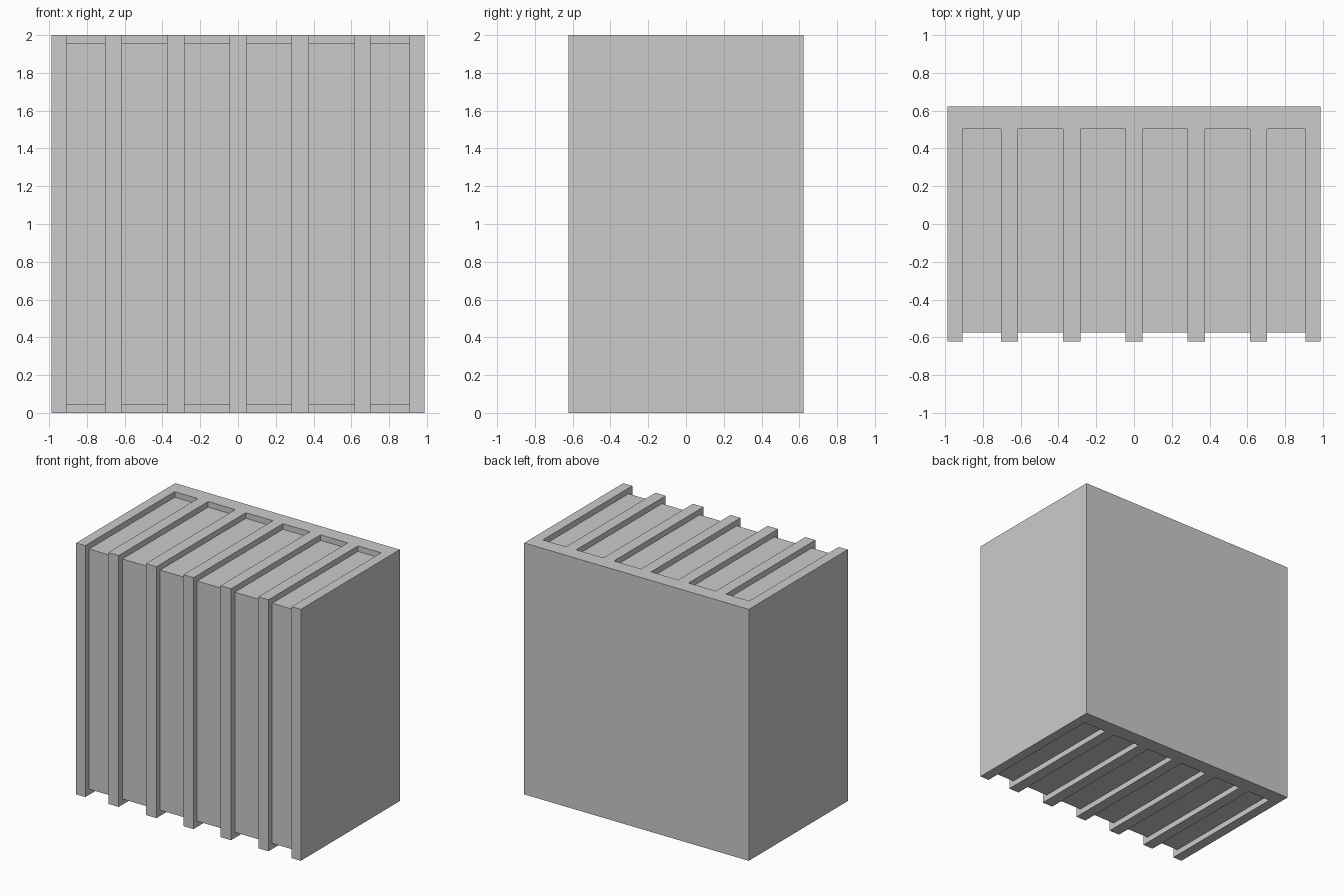
import bpy
import bmesh

if "Cube" in bpy.data.objects:
    bpy.data.objects.remove(bpy.data.objects["Cube"])

HX, HY, H = 0.988, 0.622, 2.0      # half width, half depth, height
SLOT_BACK, PANEL_FRONT = 0.502, -0.575
INSET = 0.045                      # panels stop short at top and bottom

# Slot ranges in x, right half then mirrored
right = [(0.044, 0.282), (0.375, 0.614), (0.704, 0.908)]
slots = [(-b, -a) for a, b in reversed(right)] + right


def prism(name, outline, z0, z1):
    """Extrude an xy outline from z0 to z1."""
    bm = bmesh.new()
    base = bm.faces.new([bm.verts.new((x, y, z0)) for x, y in outline])
    ext = bmesh.ops.extrude_face_region(bm, geom=[base])
    top = [v for v in ext["geom"] if isinstance(v, bmesh.types.BMVert)]
    bmesh.ops.translate(bm, verts=top, vec=(0, 0, z1 - z0))
    bmesh.ops.recalc_face_normals(bm, faces=bm.faces)
    mesh = bpy.data.meshes.new(name)
    bm.to_mesh(mesh)
    bm.free()
    obj = bpy.data.objects.new(name, mesh)
    bpy.context.collection.objects.link(obj)
    return obj


# Ribbed frame: back wall with seven upright fins, one comb-shaped profile
comb = [(HX, -HY), (HX, HY), (-HX, HY), (-HX, -HY)]
for a, b in slots:
    comb += [(a, -HY), (a, SLOT_BACK), (b, SLOT_BACK), (b, -HY)]
prism("ribbed_frame", comb, 0, H)

# Recessed panels filling the slots between the fins
for i, (a, b) in enumerate(slots):
    prism(f"recessed_panel_{i + 1}",
          [(a, PANEL_FRONT), (b, PANEL_FRONT), (b, SLOT_BACK), (a, SLOT_BACK)],
          INSET, H - INSET)
